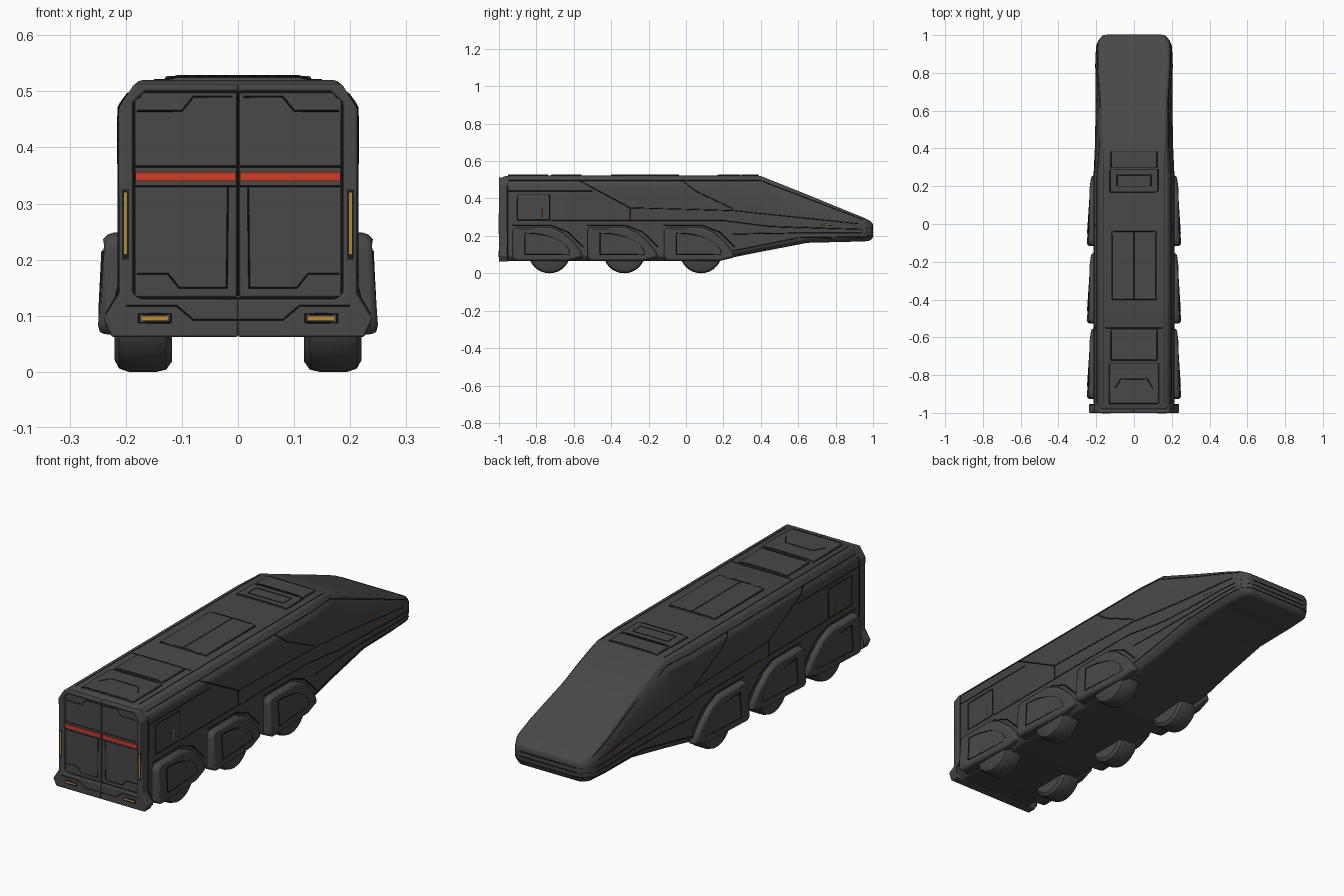
import bpy, bmesh, math
from mathutils import Vector
from mathutils.bvhtree import BVHTree

cube = bpy.data.objects.get("Cube")
if cube:
    bpy.data.objects.remove(cube)


def material(name, r, g, b):
    m = bpy.data.materials.new(name)
    m.use_nodes = True
    m.diffuse_color = (r, g, b, 1)
    node = next(n for n in m.node_tree.nodes if n.type == 'BSDF_PRINCIPLED')
    node.inputs["Base Color"].default_value = (r, g, b, 1)
    node.inputs["Roughness"].default_value = 0.7
    return m


GREY = material("charcoal paint", .065, .065, .065)
BLACK = material("seam black", .012, .012, .012)
RED = material("red stripe", .62, .045, .02)
AMBER = material("amber light", .5, .27, .03)
trees = []


def finish(name, bm, mat, bevel=0, solid=False):
    bmesh.ops.recalc_face_normals(bm, faces=bm.faces)
    if solid:
        trees.append(BVHTree.FromBMesh(bm))
    mesh = bpy.data.meshes.new(name)
    bm.to_mesh(mesh)
    bm.free()
    mesh.materials.append(mat)
    ob = bpy.data.objects.new(name, mesh)
    bpy.context.collection.objects.link(ob)
    if bevel:
        mod = ob.modifiers.new("soft edges", 'BEVEL')
        mod.width, mod.segments = bevel, 2
        mod.limit_method, mod.angle_limit = 'ANGLE', math.radians(28)
    bpy.ops.object.select_all(action='DESELECT')
    ob.select_set(True)
    bpy.context.view_layer.objects.active = ob
    bpy.ops.object.shade_smooth_by_angle(angle=math.radians(35))
    return ob


def prism(name, pts, place, a, b, mat, bevel=0, solid=False):
    """Extrude a flat outline between depths a and b."""
    bm = bmesh.new()
    rings = [[bm.verts.new(place(u, v, d)) for u, v in pts] for d in (a, b)]
    for ring in rings:
        bm.faces.new(ring)
    for i in range(len(pts)):
        j = (i + 1) % len(pts)
        bm.faces.new((rings[0][i], rings[0][j], rings[1][j], rings[1][i]))
    return finish(name, bm, mat, bevel, solid)


def rect(u0, u1, v0, v1):
    return [(u0, v0), (u1, v0), (u1, v1), (u0, v1)]


# Body shell: y, bottom, belt, shoulder, top heights, then belt, shoulder, top half widths
stations = [
    (-.985, .075, .33, .47, .512, .205, .205, .172),
    (-.965, .065, .33, .475, .52, .212, .212, .178),
    (0, .065, .33, .475, .52, .212, .212, .178),
    (.25, .085, .33, .475, .52, .212, .212, .178),
    (.40, .115, .32, .475, .52, .205, .198, .168),
    (.65, .163, .295, .375, .42, .2, .192, .172),
    (.85, .168, .272, .31, .338, .203, .2, .185),
    (.95, .17, .25, .275, .298, .198, .196, .182),
    (.985, .175, .245, .262, .28, .18, .178, .165),
    (1, .19, .235, .25, .265, .16, .158, .15),
]
bm = bmesh.new()
rings = []
for y, zb, belt, zs, zt, w, ws, wt in stations:
    half = [(w - .025, zb), (w, zb + .025), (w, belt), (ws, zs), (wt, zt)]
    loop = half + [(-x, z) for x, z in reversed(half)]
    rings.append([bm.verts.new((x, y, z)) for x, z in loop])
for r0, r1 in zip(rings, rings[1:]):
    for i in range(len(r0)):
        j = (i + 1) % len(r0)
        bm.faces.new((r0[i], r0[j], r1[j], r1[i]))
bm.faces.new(rings[0])
bm.faces.new(rings[-1])
finish("body_shell", bm, GREY, .008, True)

# Door frame with bumper
frame = [(0, .5), (.165, .5), (.187, .48), (.187, .14), (.175, .13), (0, .13), (0, .062),
         (.225, .062), (.24, .095), (.212, .14), (.213, .47), (.185, .513), (0, .513)]
fender = [(0, .075), (0, .235), (.02, .25), (.2, .25), (.27, .22), (.33, .17),
          (.37, .12), (.385, .085), (.3, .065), (.02, .065)]
fender_starts = (-.93, -.53, -.12)

for s, side in ((1, "left"), (-1, "right")):
    front = lambda u, v, d: (s * u, d, v)
    prism(side + "_door_frame", frame, front, -1, -.955, GREY, .004, True)
    prism(side + "_door", rect(.003, .184, .134, .497), front, -.99, -.98, GREY, .002, True)
    prism(side + "_door_stripe", rect(.004, .183, .34, .356), front, -.993, -.985, RED)
    prism(side + "_bumper_light", rect(.125, .172, .092, .099), front, -1.002, -.995, AMBER)
    prism(side + "_pillar_light", rect(.198, .203, .21, .32), front, -1.002, -.995, AMBER)
    prism(side + "_pillar_slot", rect(.194, .207, .2, .325), front, -1.001, -.995, BLACK)

    for n, start in enumerate(fender_starts, 1):
        # Fender swells at the wheel and tapers into the body
        def swell(u, v, d):
            if d > .2:
                d -= max(0, u - .2) * .13 + max(0, v - .22) * .5
                u, v = .19 + (u - .19) * .97, .155 + (v - .155) * .97
            return (s * d, start + u, v)
        prism(f"{side}_fender_{n}", fender, swell, .19, .25, GREY, .012, True)

        # Wheel turned from a rounded tyre profile
        bm = bmesh.new()
        prof = [(.118, 0), (.118, .095), (.128, .109), (.145, .113),
                (.195, .113), (.212, .107), (.22, .092), (.22, 0)]
        loops = []
        for k in range(32):
            a = math.tau * k / 32
            loops.append([bm.verts.new((s * x, start + .2 + r * math.cos(a),
                                        .113 + r * math.sin(a))) for x, r in prof])
        for k in range(32):
            p, q = loops[k], loops[(k + 1) % 32]
            for i in range(len(prof) - 1):
                bm.faces.new((p[i], p[i + 1], q[i + 1], q[i]))
        bmesh.ops.remove_doubles(bm, verts=bm.verts, dist=1e-5)
        finish(f"{side}_wheel_{n}", bm, GREY)

# Roof plates
top = lambda u, v, d: (u, v, d)
roof = [("rear_hatch", .13, -.95, -.74), ("rear_roof_plate", .12, -.72, -.56),
        ("middle_roof_plate", .115, -.4, -.04), ("roof_vent", .125, .17, .29),
        ("front_roof_plate", .12, .3, .385)]
for name, w, y0, y1 in roof:
    prism(name, rect(-w, w, y0, y1), top, .51, .527, GREY, .003, True)


def project(path, origin, direction):
    """Resample a path and drop it onto the nearest solid surface."""
    out = []
    for p, q in zip(path, path[1:]):
        p, q = Vector(p), Vector(q)
        n = max(1, math.ceil((q - p).length / .025))
        out += [p.lerp(q, i / n) for i in range(n)]
    out.append(Vector(path[-1]))
    hits = []
    for p in out:
        found = [t.ray_cast(Vector(origin(*p)), Vector(direction)) for t in trees]
        found = [h for h in found if h[0] is not None]
        if found:
            hits.append(min(found, key=lambda h: h[3])[0])
    return hits


def seams(name, paths, origin, direction, mat=BLACK, depth=.0025):
    cu = bpy.data.curves.new(name, 'CURVE')
    cu.dimensions = '3D'
    cu.bevel_depth, cu.bevel_resolution = depth, 0
    cu.materials.append(mat)
    for path in paths:
        pts = project(path, origin, direction)
        if len(pts) < 2:
            continue
        sp = cu.splines.new('POLY')
        sp.points.add(len(pts) - 1)
        for sp_pt, p in zip(sp.points, pts):
            sp_pt.co = (*p, 1)
    bpy.context.collection.objects.link(bpy.data.objects.new(name, cu))


def closed(u0, u1, v0, v1):
    r = rect(u0, u1, v0, v1)
    return r + r[:1]


# Side panel seams
side_paths = [
    [(-.95, .495), (.4, .495), (.95, .285)],
    [(-.57, .495), (-.3, .35), (.25, .335), (.92, .265)],
    [(-.02, .495), (.05, .44), (.25, .345)],
    [(-.72, .282), (.2, .282), (.45, .25), (.94, .235)],
    [(.25, .21), (.6, .215), (.96, .215)],
    [(.25, .12), (.6, .19), (.96, .195)],
    [(-.3, .35), (-.3, .282)], [(-.95, .44), (-.5, .44)], [(-.955, .08), (-.955, .48)],
    closed(-.9, -.73, .285, .42),
]
arc = [(.07 + .24 * math.sin(t * math.pi / 16), .1 + .115 * math.cos(t * math.pi / 16))
       for t in range(9)]
for start in fender_starts:
    side_paths.append([(start + u, v) for u, v in [(.07, .1)] + arc + [(.07, .1)]])
    side_paths.append([(start, .255), (start + .21, .255), (start + .3, .22), (start + .38, .14)])
amber_paths = [[(-.28, .288), (-.24, .288)], [(.72, .262), (.78, .258)], [(-.77, .3), (-.77, .35)]]
for s, side in ((1, "left"), (-1, "right")):
    cast = lambda y, z: (s, y, z)
    seams(side + "_panel_seams", side_paths, cast, (-s, 0, 0))
    seams(side + "_marker_lights", amber_paths, cast, (-s, 0, 0), AMBER)

# Door, roof and nose seams
door_paths = [[(0, .135), (0, .5)]]
for s in (1, -1):
    half = [[(.01, .49), (.08, .49), (.1, .465), (.18, .465)],
            [(.18, .175), (.125, .175), (.105, .15), (.02, .15), (.018, .33)],
            [(.004, .366), (.183, .366)], [(.004, .331), (.183, .331)],
            [(.186, .14), (.186, .48), (.165, .499), (0, .499)],
            [(0, .131), (.175, .131), (.186, .14)],
            [(0, .093), (.08, .093), (.11, .118), (.2, .118)], closed(.12, .177, .088, .103)]
    door_paths += [[(s * u, v) for u, v in p] for p in half]
seams("door_seams", door_paths, lambda x, z: (x, -2, z), (0, 1, 0), depth=.0015)

roof_paths = [closed(-w - .002, w + .002, y0, y1) for n, w, y0, y1 in roof]
roof_paths += [[(s * .16, -.95), (s * .16, .39)] for s in (1, -1)]
roof_paths += [[(0, -.4), (0, -.04)], [(-.1, -.87), (-.07, -.82), (.07, -.82), (.1, -.87)],
               [(-.15, -.55), (.15, -.55)], closed(-.09, .09, .2, .26)]
seams("roof_seams", roof_paths, lambda x, y: (x, y, 2), (0, 0, -1), depth=.002)
seams("nose_bands", [[(-.19, z), (.19, z)] for z in (.2, .22, .242)],
      lambda x, z: (x, 2, z), (0, -1, 0))
